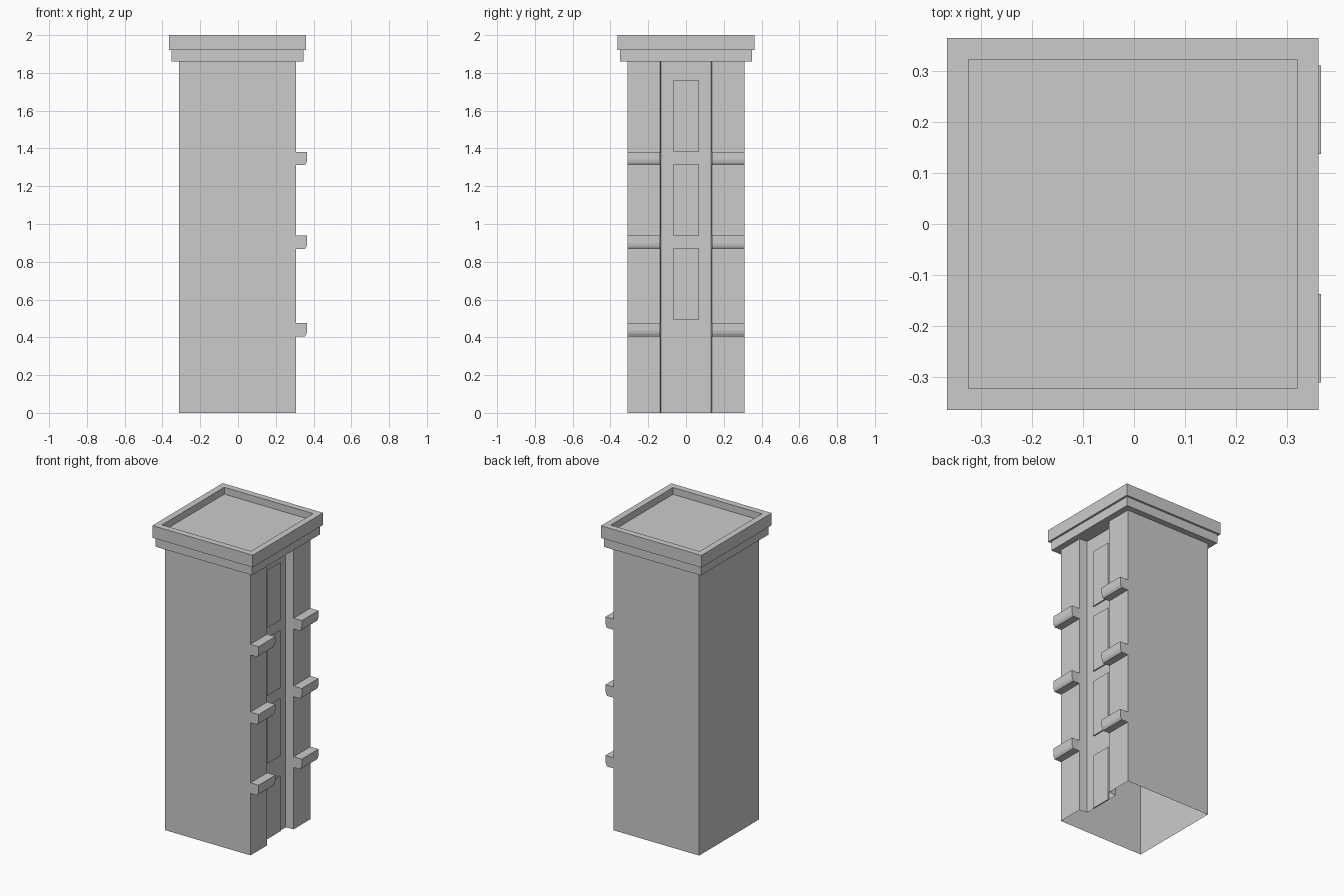
import bpy, bmesh
from mathutils import Vector

cube = bpy.data.objects.get("Cube")
if cube:
    bpy.data.objects.remove(cube, do_unlink=True)

stone = bpy.data.materials.new("pale grey stone")
stone.use_nodes = True
GREY = (0.6, 0.6, 0.6, 1)
stone.diffuse_color = GREY
stone.node_tree.nodes["Principled BSDF"].inputs["Base Color"].default_value = GREY

CX = -0.0025            # centre of the shaft in x
HALF = 0.31             # half width of the shaft
FACE = CX + HALF        # outer face of the pilasters
BACK = FACE - 0.055     # back of the channel
SHAFT_TOP = 1.86


def finish(name, bm):
    bmesh.ops.recalc_face_normals(bm, faces=bm.faces)
    mesh = bpy.data.meshes.new(name)
    bm.to_mesh(mesh)
    bm.free()
    mesh.materials.append(stone)
    obj = bpy.data.objects.new(name, mesh)
    bpy.context.collection.objects.link(obj)
    return obj


def prism(name, outline, direction, open_start=False):
    """Extrude a closed outline along a direction."""
    bm = bmesh.new()
    start = bm.faces.new([bm.verts.new(p) for p in outline])
    result = bmesh.ops.extrude_face_region(bm, geom=[start], use_keep_orig=True)
    moved = [v for v in result["geom"] if isinstance(v, bmesh.types.BMVert)]
    bmesh.ops.translate(bm, verts=moved, vec=Vector(direction))
    if open_start:
        bmesh.ops.delete(bm, geom=[start], context='FACES_ONLY')
    return finish(name, bm)


def box(name, x0, x1, y0, y1, z0, z1):
    outline = [(x0, y0, z0), (x1, y0, z0), (x1, y1, z0), (x0, y1, z0)]
    return prism(name, outline, (0, 0, z1 - z0))


# Hollow shaft with a tall channel between two pilasters, open underneath
half_plan = [(CX - HALF, HALF), (FACE, HALF), (FACE, 0.137), (BACK, 0.132)]
plan = half_plan + [(x, -y) for x, y in reversed(half_plan)]
prism("shaft", [(x, y, 0) for x, y in plan], (0, 0, SHAFT_TOP), open_start=True)

# Stepped cornice
box("lower_cornice", CX - 0.35, CX + 0.35, -0.35, 0.35, SHAFT_TOP, 1.92)

# Roof cap with a sunken deck
bm = bmesh.new()
bmesh.ops.create_cube(bm, size=1)
bmesh.ops.scale(bm, vec=(0.727, 0.727, 0.08), verts=bm.verts)
bmesh.ops.translate(bm, vec=(CX, 0, 1.96), verts=bm.verts)
deck = max(bm.faces, key=lambda f: f.calc_center_median().z)
bmesh.ops.inset_region(bm, faces=[deck], thickness=0.059)
result = bmesh.ops.extrude_face_region(bm, geom=[deck])
moved = [v for v in result["geom"] if isinstance(v, bmesh.types.BMVert)]
bmesh.ops.translate(bm, verts=moved, vec=(0, 0, -0.045))
if deck.is_valid:
    bmesh.ops.delete(bm, geom=[deck], context='FACES_ONLY')
finish("roof_cap", bm)

# Ledges on both pilasters, with a rounded lower edge
ledge = [(FACE - 0.005, 0.07), (0.366, 0.07), (0.366, 0.03), (0.363, 0.014),
         (0.355, 0), (FACE - 0.005, 0)]
for level, z in enumerate((0.405, 0.868, 1.312), 1):
    for side, y in (("left", 0.137), ("right", -HALF)):
        prism(f"ledge_{side}_{level}", [(x, y, z + h) for x, h in ledge],
              (0, HALF - 0.137, 0))

# Window panels and door panel in the channel
for level, z in enumerate((0.495, 0.94, 1.385), 1):
    box(f"window_{level}", BACK - 0.002, BACK + 0.008, -0.068, 0.068, z, z + 0.375)
box("door", BACK - 0.002, BACK + 0.006, -0.068, 0.068, 0, 0.36)
